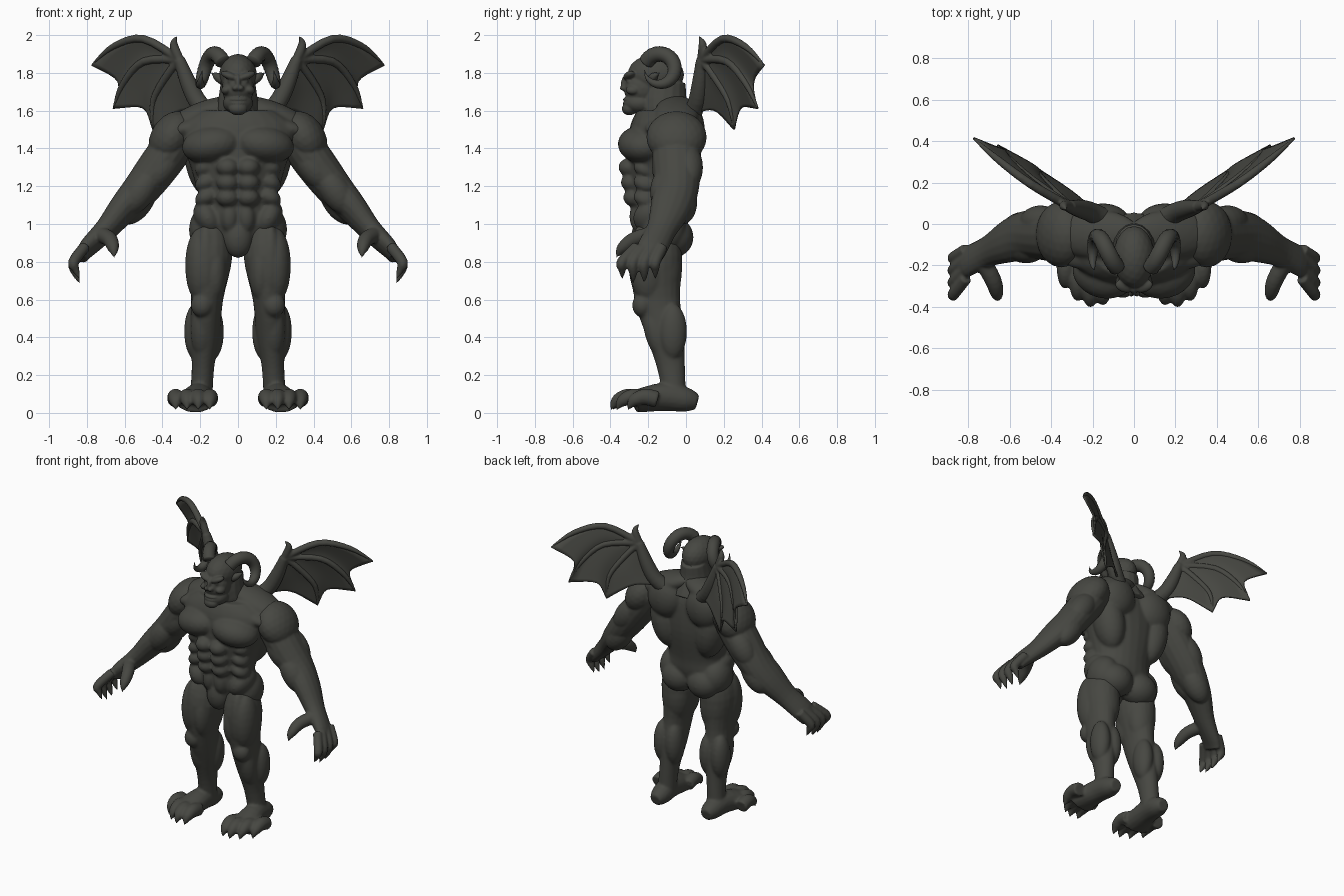
import bpy, bmesh, math
from mathutils import Vector, Matrix, Euler

cube = bpy.data.objects.get("Cube")
if cube:
    bpy.data.objects.remove(cube)

stone = bpy.data.materials.new("dark_stone")
stone.use_nodes = True
stone.diffuse_color = (.062, .063, .054, 1)
stone.node_tree.nodes["Principled BSDF"].inputs["Base Color"].default_value = stone.diffuse_color


def spline(rows, steps):
    """Smooth curve through rows of positions and radii."""
    rows = [Vector(row) for row in rows]
    ends = [rows[0], *rows, rows[-1]]
    path = []
    for before, start, end, after in zip(ends, ends[1:], ends[2:], ends[3:]):
        leave, arrive = (end - before) / 2, (after - start) / 2
        for k in range(steps):
            t = k / steps
            ease = t * t * (3 - 2 * t)
            path.append(start.lerp(end, ease) + leave * t * (1 - t) ** 2 - arrive * t * t * (1 - t))
    return path + [rows[-1]]


def loft(bm, rows, sides=16, steps=4, ridge=0):
    """Tube with elliptical rings; each row is x, y, z, radius and optional second radius."""
    path = spline([(*row, row[-1]) if len(row) == 4 else row for row in rows], steps)
    rings = []
    for i, point in enumerate(path):
        ahead, behind = path[min(i + 1, len(path) - 1)], path[max(i - 1, 0)]
        along = Vector((ahead - behind)[:3]).normalized()
        across = Vector((1, 0, 0))
        across = (across - along * along.x).normalized()
        other = along.cross(across)
        swell = 1 + ridge * (i % 2)
        wide, deep = (max(radius, .002) * swell for radius in point[3:])
        centre = Vector(point[:3])
        turns = [math.tau * k / sides for k in range(sides)]
        rings.append([bm.verts.new(centre + across * wide * math.cos(t) + other * deep * math.sin(t))
                      for t in turns])
    for low, high in zip(rings, rings[1:]):
        for k in range(sides):
            bm.faces.new((low[k - 1], low[k], high[k], high[k - 1]))
    bm.faces.new(rings[0])
    bm.faces.new(rings[-1])


def taper(bm, points, size, tip=0, **options):
    """Tube that keeps its thickness, then narrows to the tip."""
    last = len(points) - 1
    rows = [(*point, size + (tip - size) * (i / last) ** 3) for i, point in enumerate(points)]
    loft(bm, rows, **options)


def ball(bm, centre, radii, turn=(0, 0, 0)):
    place = Matrix.Translation(centre) @ Euler(turn).to_matrix().to_4x4() @ Matrix.Diagonal((*radii, 1))
    bmesh.ops.create_icosphere(bm, subdivisions=3, radius=1, matrix=place)


def twin(bm, centre, radii, lean=0, yaw=0):
    """Mirrored pair of balls."""
    x, y, z = centre
    for s in (1, -1):
        ball(bm, (x * s, y, z), radii, (0, lean * s, yaw * s))


def build(name, shape, voxel=0, side=1, thickness=0, softness=2):
    bm = bmesh.new()
    shape(bm)
    bm.transform(Matrix.Diagonal((side, 1, 1, 1)))
    bmesh.ops.recalc_face_normals(bm, faces=bm.faces)
    for face in bm.faces:
        face.smooth = True
    mesh = bpy.data.meshes.new(name)
    bm.to_mesh(mesh)
    bm.free()
    mesh.materials.append(stone)
    obj = bpy.data.objects.new(name, mesh)
    bpy.context.collection.objects.link(obj)
    if voxel:
        merge = obj.modifiers.new("merge", 'REMESH')
        merge.mode, merge.voxel_size, merge.use_smooth_shade = 'VOXEL', voxel, True
        soften = obj.modifiers.new("soften", 'SMOOTH')
        soften.factor, soften.iterations = .5, softness
    if thickness:
        shell = obj.modifiers.new("shell", 'SOLIDIFY')
        shell.thickness, shell.offset = thickness, 0


def torso(bm):
    profile = [(.88, .13, .1), (1, .22, .14), (1.1, .2, .15), (1.3, .25, .18),
               (1.5, .31, .17), (1.6, .2, .13)]
    loft(bm, [(0, -.13, *ring) for ring in profile], sides=24)
    # chest, stomach and groin
    twin(bm, (.14, -.23, 1.42), (.16, .13, .1), .15, .2)
    for z in (1.14, 1.22, 1.3):
        twin(bm, (.055, -.09 - .16 * z, z), (.06, .06, .05))
        twin(bm, (.16, -.2, z), (.07, .08, .05), .5, .4)
    twin(bm, (.045, -.24, 1.04), (.05, .06, .09))
    twin(bm, (.16, -.17, 1.03), (.07, .11, .1), .5)
    ball(bm, (0, -.22, .93), (.08, .07, .11))
    # trapezius, collar, shoulder blades, flanks, spine, hips and seat
    twin(bm, (.18, -.05, 1.58), (.22, .12, .07), .35)
    twin(bm, (.2, -.14, 1.52), (.16, .08, .05), .2, -.1)
    twin(bm, (.15, .01, 1.5), (.13, .09, .14), -.2)
    twin(bm, (.18, -.04, 1.33), (.1, .11, .2), .2)
    twin(bm, (.05, -.04, 1.2), (.05, .06, .22))
    twin(bm, (.16, -.12, .97), (.1, .12, .13))
    twin(bm, (.1, -.07, .93), (.12, .11, .11))


def head(bm):
    loft(bm, [(0, -.07, 1.5, .14), (0, -.12, 1.63, .11, .13), (0, -.11, 1.76, .09, .11)])
    # skull, face, jaw and chin
    ball(bm, (0, -.16, 1.79), (.1, .15, .11))
    ball(bm, (0, -.23, 1.72), (.085, .1, .1))
    ball(bm, (0, -.24, 1.64), (.08, .09, .06))
    ball(bm, (0, -.3, 1.61), (.05, .04, .035))
    # brow, nose, nostrils, cheeks, eyes and lips
    twin(bm, (.045, -.3, 1.785), (.05, .03, .02), -.35, .3)
    ball(bm, (0, -.32, 1.75), (.015, .025, .045), (-.25, 0, 0))
    twin(bm, (.014, -.33, 1.72), (.017, .02, .015))
    twin(bm, (.06, -.28, 1.71), (.03, .04, .025), .4)
    twin(bm, (.04, -.3, 1.755), (.016, .016, .012))
    for z in (1.64, 1.66):
        ball(bm, (0, -.3, z), (.05, .035, .012))


def ear(bm):
    taper(bm, [(.08, -.18, 1.76), (.11, -.17, 1.78), (.14, -.14, 1.8)], .025)


def horn(bm):
    # ridged spiral that curls over the back of the ear
    count, curl = 12, []
    for i in range(count + 1):
        t = i / count
        angle = .5 + 5.7 * t
        curl.append((.08 + .12 * math.sin(2 * t), -.14 - .08 * math.cos(angle), 1.82 + .08 * math.sin(angle)))
    taper(bm, curl, .04, ridge=.05)


def arm(bm):
    loft(bm, [(.28, -.05, 1.5, .1, .12), (.38, -.05, 1.36, .11, .13), (.5, -.05, 1.2, .1, .12),
              (.6, -.08, 1.09, .08, .11), (.7, -.13, .97, .06, .08), (.8, -.18, .87, .045, .08),
              (.83, -.2, .82, .03, .07)])
    # deltoid, then biceps, triceps and two forearm bulges
    lean = (0, -.6, 0)
    ball(bm, (.35, -.05, 1.46), (.11, .16, .15), lean)
    for centre in ((.4, -.1, 1.3), (.45, .01, 1.3), (.52, -.11, 1.17), (.53, -.02, 1.12)):
        ball(bm, centre, (.08, .08, .14), lean)
    # clawed fingers and thumb
    for i in range(4):
        base = -.26 + .045 * i
        spread = base * 1.3
        drop = .02 * abs(i - 1.5)
        taper(bm, [(.81, base, .88), (.87, spread, .8), (.86, spread, .73 + drop),
                   (.835, spread, .67 + drop)], .03)
    taper(bm, [(.74, -.16, .95), (.68, -.27, .92), (.66, -.34, .87), (.655, -.37, .82)], .042)


def leg(bm):
    profile = [(-.14, 1, .08, .1), (-.16, .83, .12, .14), (-.15, .6, .085, .12),
               (-.11, .42, .08, .1), (-.08, .25, .06, .075), (-.06, .08, .06)]
    loft(bm, [(.2 - .06 * row[1], *row) for row in profile], sides=20)
    # thigh, knee, shin and calf
    ball(bm, (.2, -.2, .78), (.08, .1, .2))
    ball(bm, (.12, -.21, .76), (.065, .09, .17))
    ball(bm, (.17, -.23, .8), (.06, .075, .2))
    ball(bm, (.15, -.11, .77), (.1, .09, .2))
    ball(bm, (.19, -.23, .57), (.06, .055, .065))
    ball(bm, (.19, -.16, .43), (.06, .06, .15), (.25, 0, 0))
    for x in (.135, .225):
        ball(bm, (x, -.07, .43), (.06, .075, .15))
    # foot and clawed toes
    loft(bm, [(.2, .06, .055, .04), (.2, 0, .07, .065), (.21, -.12, .085, .075), (.23, -.27, .06, .1, .06)])
    for i, tip in enumerate((-.39, -.4, -.37, -.31)):
        x = .15 + .06 * i
        taper(bm, [(x, tip + .16, .07), (x, tip + .09, .085), (x, tip + .03, .06), (x, tip, .01)], .045)


def on_wing(*outline):
    """Points of the slanted wing plane, given across and up."""
    return [Vector((x, .7 * x - .2 * z + .24, z)) for x, z in outline]


# wing bones fan out from the wrist; the last line is the skin's inner edge
WRIST = (.31, 1.87)
HUB = on_wing(WRIST)[0]
FINGERS = [on_wing(WRIST, (.5, 1.98), (.66, 1.94), (.775, 1.84)),
           on_wing(WRIST, (.5, 1.86), (.61, 1.74), (.66, 1.61)),
           on_wing(WRIST, (.38, 1.78), (.45, 1.65), (.45, 1.5))]
INNER_EDGE = on_wing(WRIST, (.27, 1.77), (.23, 1.68), (.16, 1.58))


def wing_bones(bm):
    taper(bm, on_wing((.1, 1.54), (.2, 1.63), (.26, 1.74), WRIST), .05, tip=.03)
    taper(bm, on_wing(WRIST, (.34, 1.95), (.32, 2)), .025)
    for finger in FINGERS:
        taper(bm, finger, .022, tip=.006)


def wing_skin(bm):
    cells = 8
    lines = [spline(line, 4) for line in FINGERS + [INNER_EDGE]]
    for first, second in zip(lines, lines[1:]):
        grid = []
        for i, (p, q) in enumerate(zip(first, second)):
            row = []
            for j in range(cells + 1):
                t = j / cells
                sag = math.sin(math.pi * t) * i / len(first)
                point = p.lerp(q, t).lerp(HUB, .2 * sag)
                row.append(bm.verts.new(point + Vector((-.01, .02, 0)) * sag))
            grid.append(row)
        for low, high in zip(grid, grid[1:]):
            for j in range(cells):
                bm.faces.new((low[j], low[j + 1], high[j + 1], high[j]))
    bmesh.ops.remove_doubles(bm, verts=bm.verts, dist=.0005)


build("torso", torso, voxel=.01, softness=4)
build("head", head, voxel=.006)
for word, side in (("left", 1), ("right", -1)):
    build(word + "_arm", arm, .008, side)
    build(word + "_leg", leg, .009, side, softness=4)
    build(word + "_horn", horn, side=side)
    build(word + "_ear", ear, side=side)
    build(word + "_wing_bones", wing_bones, .007, side)
    build(word + "_wing_skin", wing_skin, side=side, thickness=.012)
